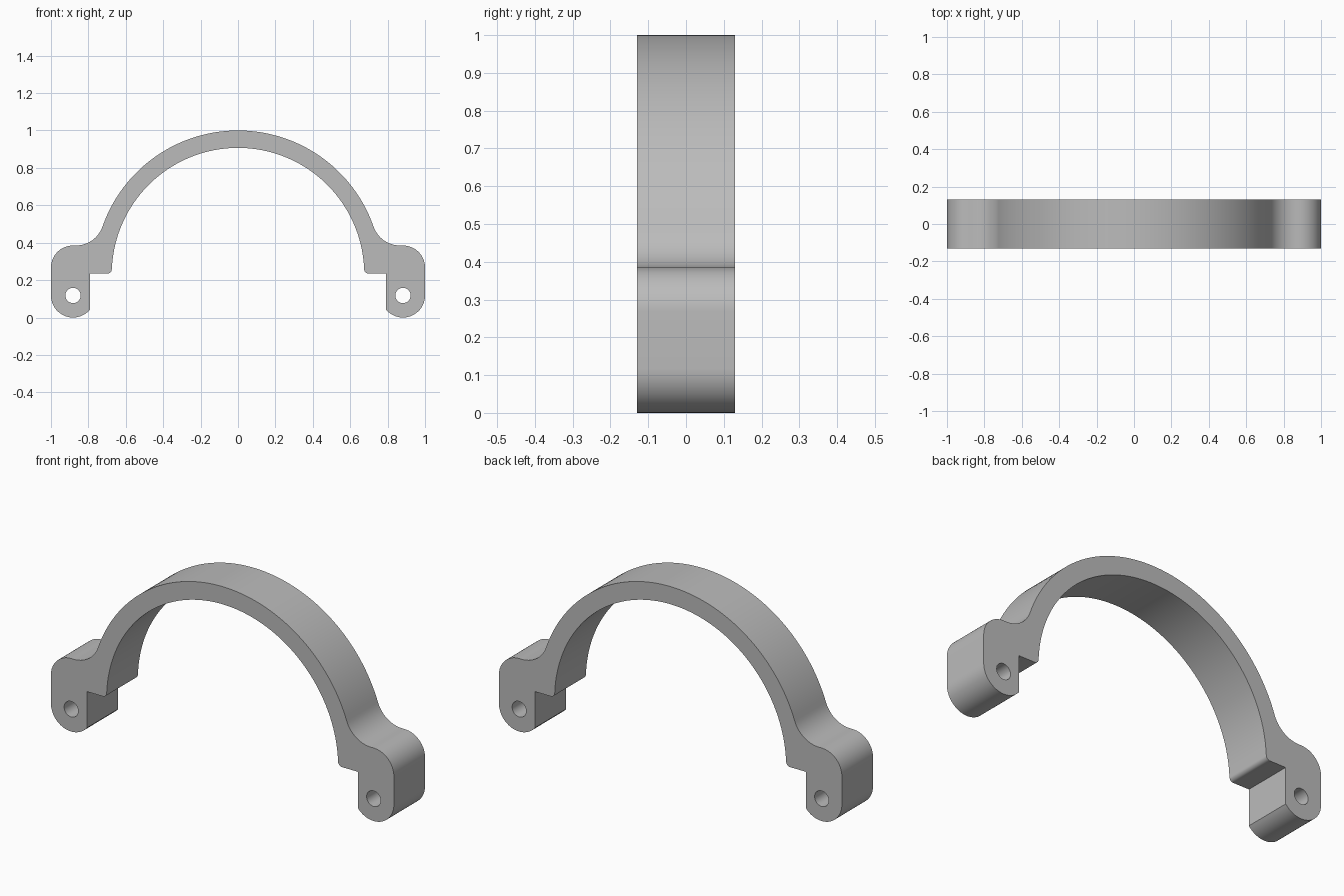
import bpy, bmesh
from math import sin, cos, asin, acos, sqrt, radians, degrees, pi

cube = bpy.data.objects.get("Cube")
if cube:
    bpy.data.objects.remove(cube, do_unlink=True)

HALF_DEPTH = 0.13
ARCH_Z, R_OUT, R_IN = 0.232, 0.768, 0.675    # arch centre height and radii
SHOULDER_Z, R_FILLET = 0.385, 0.15           # ear top and fillet into the arch
EAR_X, EAR_R, EAR_INNER = 0.882, 0.118, 0.79
LEDGE_Z, R_LIP = 0.235, 0.022
HOLE_R = 0.041


def arc(cx, cz, r, start, end, steps):
    """Points along an arc, angles in degrees."""
    angles = [radians(start + (end - start) * i / steps) for i in range(steps + 1)]
    return [(cx + r * cos(a), cz + r * sin(a)) for a in angles]


# Fillet circle touches both the shoulder line and the outer arch
fillet_z = SHOULDER_Z + R_FILLET
rise = fillet_z - ARCH_Z
reach = R_OUT + R_FILLET
fillet_x = sqrt(reach ** 2 - rise ** 2)
join = degrees(asin(rise / reach))
ear_end = -degrees(acos((EAR_INNER - EAR_X) / EAR_R))
lip_z = LEDGE_Z + R_LIP

# Half outline: outer arch, fillet, ear, ledge, inner arch
half = arc(0, ARCH_Z, R_OUT, 90, join, 40)
half += arc(fillet_x, fillet_z, R_FILLET, 180 + join, 270, 14)
half += arc(EAR_X, SHOULDER_Z - EAR_R, EAR_R, 90, 0, 16)
half += arc(EAR_X, EAR_R, EAR_R, 0, ear_end, 24)
half += [(EAR_INNER, LEDGE_Z)]
half += arc(R_IN + R_LIP, lip_z, R_LIP, 270, 180, 6)
half += arc(0, ARCH_Z, R_IN, degrees(asin((lip_z - ARCH_Z) / R_IN)), 90, 48)
outline = half + [(-x, z) for x, z in reversed(half[1:-1])]

# Bolt hole in each ear
holes = [arc(side * EAR_X, EAR_R, HOLE_R, 0, 360, 32)[:-1] for side in (-1, 1)]

# Fill the profile and extrude it through the depth
bm = bmesh.new()
for loop in [outline] + holes:
    verts = [bm.verts.new((x, -HALF_DEPTH, z)) for x, z in loop]
    for i, v in enumerate(verts):
        bm.edges.new((verts[i - 1], v))
bmesh.ops.remove_doubles(bm, verts=bm.verts[:], dist=0.0005)
bmesh.ops.triangle_fill(bm, edges=bm.edges[:], use_beauty=True, normal=(0, -1, 0))
result = bmesh.ops.extrude_face_region(bm, geom=bm.faces[:], use_keep_orig=True)
moved = [g for g in result["geom"] if isinstance(g, bmesh.types.BMVert)]
bmesh.ops.translate(bm, verts=moved, vec=(0, 2 * HALF_DEPTH, 0))
bmesh.ops.recalc_face_normals(bm, faces=bm.faces[:])

mesh = bpy.data.meshes.new("clamp_bracket")
bm.to_mesh(mesh)
bm.free()
bracket = bpy.data.objects.new("clamp_bracket", mesh)
bpy.context.collection.objects.link(bracket)

# Plain grey material
grey = bpy.data.materials.new("grey")
grey.use_nodes = True
colour = (0.5, 0.5, 0.5, 1)
grey.diffuse_color = colour
grey.node_tree.nodes["Principled BSDF"].inputs["Base Color"].default_value = colour
mesh.materials.append(grey)

# Smooth curved walls, sharp rims
bpy.ops.object.select_all(action="DESELECT")
bracket.select_set(True)
bpy.context.view_layer.objects.active = bracket
bpy.ops.object.shade_smooth_by_angle(angle=radians(30))
